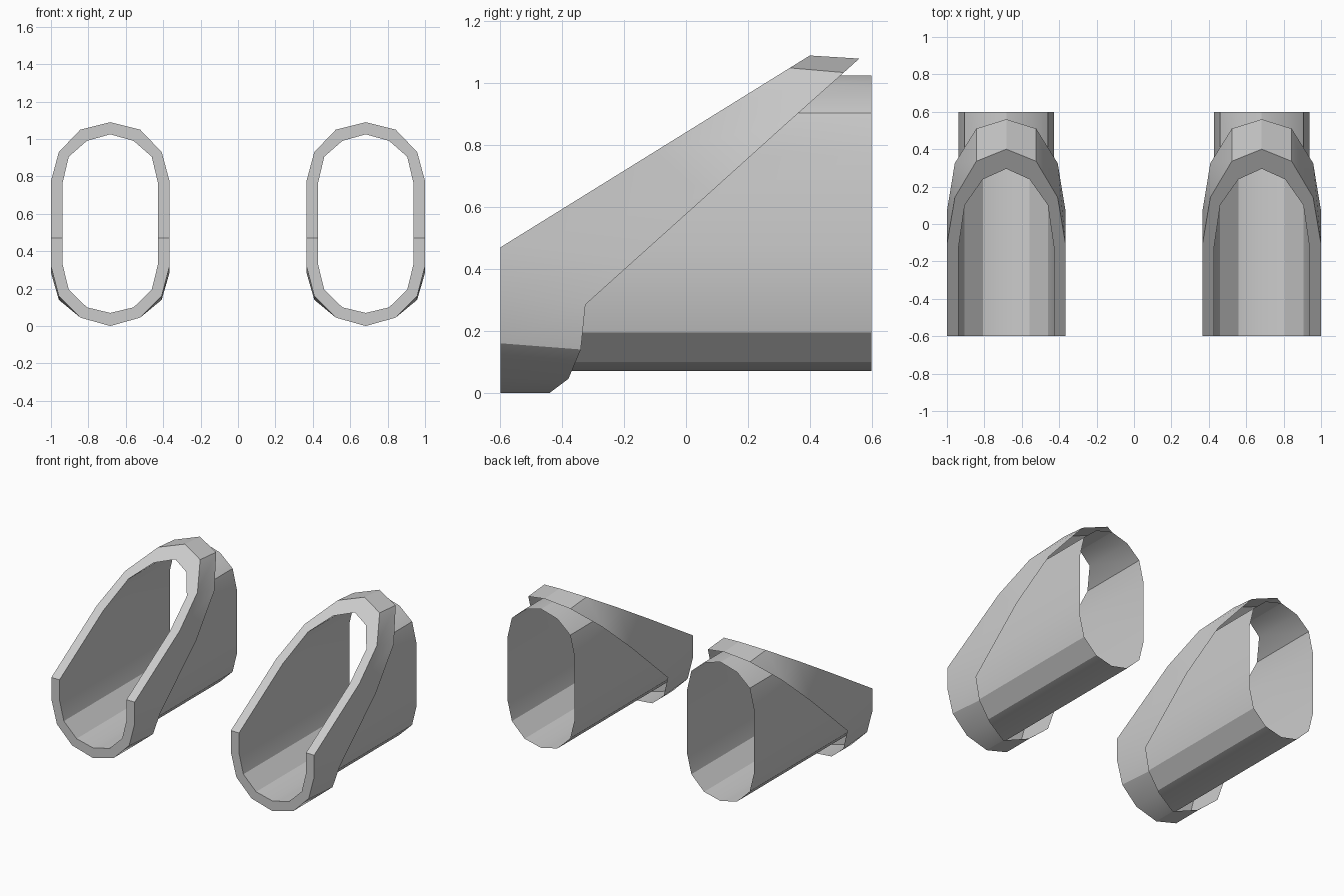
import bpy, math

if "Cube" in bpy.data.objects:
    bpy.data.objects.remove(bpy.data.objects["Cube"])

CENTRE_X = 0.683

# Half cross-sections (x, z), bottom to top
OUTER = [(0, 0), (0.16, 0.045), (0.275, 0.16), (0.317, 0.32), (0.317, 0.47),
         (0.317, 0.775), (0.275, 0.93), (0.16, 1.05), (0, 1.09)]
INNER = [(0, 0.07), (0.125, 0.1), (0.222, 0.195), (0.255, 0.33), (0.255, 0.47),
         (0.255, 0.765), (0.222, 0.905), (0.125, 0.99), (0, 1.025)]
# Rear edge of the lip (x, y, z)
REAR = [(0, -0.44, 0), (0.16, -0.38, 0.045), (0.275, -0.34, 0.14),
        (0.317, -0.325, 0.285), (0.317, -0.175, 0.42), (0.317, 0.07, 0.64),
        (0.275, 0.325, 0.87), (0.16, 0.51, 1.035), (0, 0.56, 1.08)]


def raked(profile):
    """Place a profile on the mouth: upright below, sloping back above."""
    return [(x, -0.6 + max(0, z - 0.47) * 1.0 / 0.62, z) for x, z in profile]


def full_ring(half):
    return half + [(-x, y, z) for x, y, z in half[-2:0:-1]]


def skin(name, halves, cx):
    """Bridge successive closed rings into an open shell."""
    rings = [full_ring(h) for h in halves]
    n = len(rings[0])
    verts = [p for r in rings for p in r]
    faces = []
    for k in range(len(rings) - 1):
        a, b = k * n, (k + 1) * n
        for i in range(n):
            j = (i + 1) % n
            faces.append((a + i, b + i, b + j, a + j))
    mesh = bpy.data.meshes.new(name)
    mesh.from_pydata(verts, [], faces)
    obj = bpy.data.objects.new(name, mesh)
    obj.location.x = cx
    bpy.context.collection.objects.link(obj)
    bpy.ops.object.select_all(action='DESELECT')
    obj.select_set(True)
    bpy.context.view_layer.objects.active = obj
    bpy.ops.object.shade_smooth_by_angle(angle=math.radians(30))
    return obj


for side, sign in (("left", -1), ("right", 1)):
    # Open duct running from the raked mouth to the rear
    skin(side + "_duct", [raked(INNER), [(x, 0.6, z) for x, z in INNER]],
         sign * CENTRE_X)
    # Lip: front rim plus the outer collar
    skin(side + "_lip", [raked(INNER), raked(OUTER), REAR], sign * CENTRE_X)
